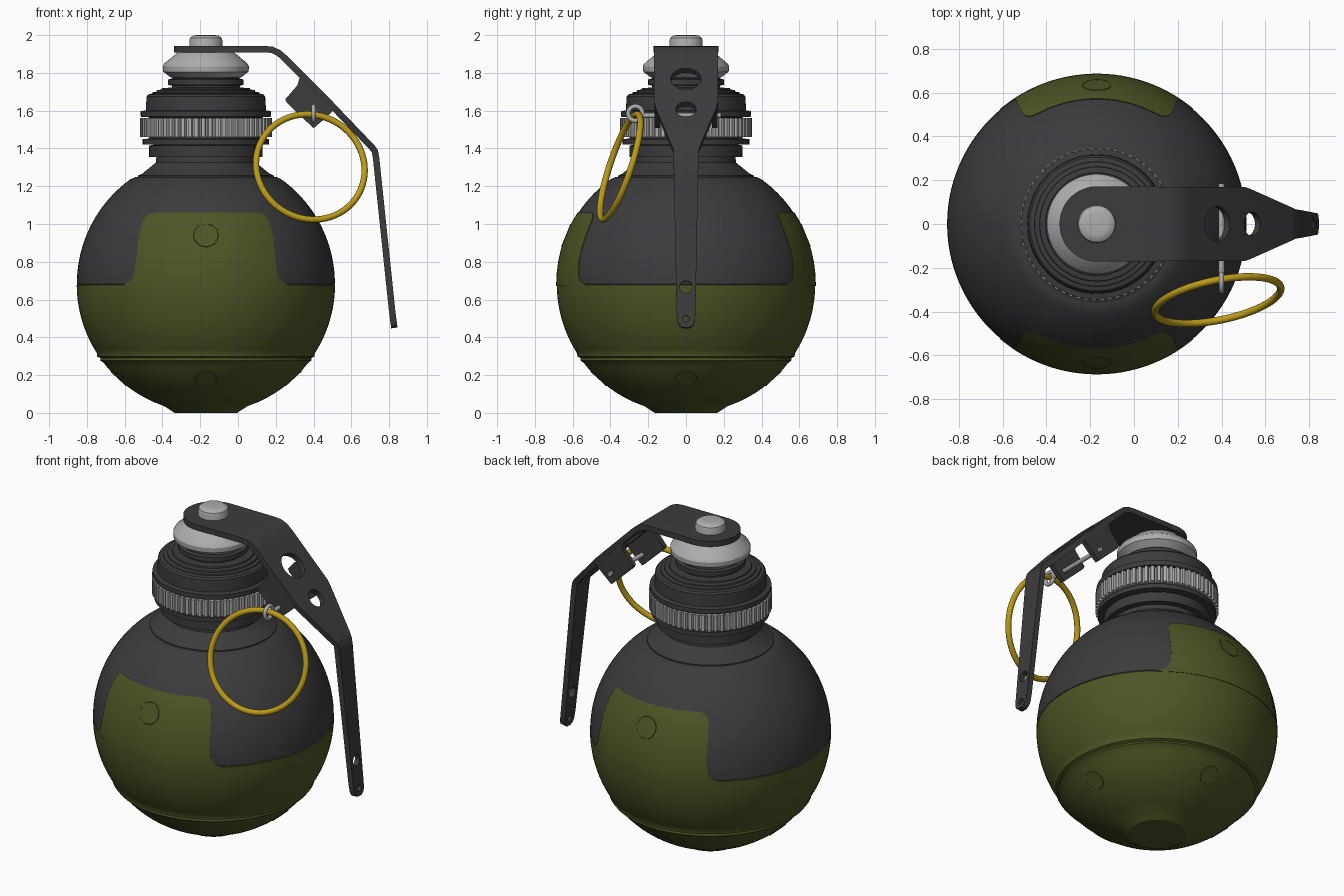
import bpy, bmesh, math
from mathutils import Vector, Matrix

if "Cube" in bpy.data.objects:
    bpy.data.objects.remove(bpy.data.objects["Cube"])

CX, CZ, R = -0.17, 0.683, 0.684


def material(name, c):
    m = bpy.data.materials.new(name)
    m.diffuse_color = (*c, 1)
    m.use_nodes = True
    m.node_tree.nodes["Principled BSDF"].inputs["Base Color"].default_value = m.diffuse_color
    return m


DARK = material("dark_metal", (0.045, 0.045, 0.047))
GREEN = material("olive", (0.075, 0.09, 0.018))
YELLOW = material("yellow", (0.5, 0.33, 0.01))
LIGHT = material("light_metal", (0.42, 0.42, 0.42))


def finish(bm, name, mat, angle=30, smooth=True):
    bmesh.ops.recalc_face_normals(bm, faces=bm.faces[:])
    me = bpy.data.meshes.new(name)
    bm.to_mesh(me)
    bm.free()
    ob = bpy.data.objects.new(name, me)
    bpy.context.collection.objects.link(ob)
    me.materials.append(mat)
    if smooth:
        shade(ob, angle)
    return ob


def shade(ob, angle=30):
    bpy.ops.object.select_all(action='DESELECT')
    ob.select_set(True)
    bpy.context.view_layer.objects.active = ob
    bpy.ops.object.shade_smooth_by_angle(angle=math.radians(angle))


def lathe(name, profile, mat, n=96):
    bm = bmesh.new()
    vs = [bm.verts.new((CX + r, 0, z)) for r, z in profile]
    es = [bm.edges.new(p) for p in zip(vs, vs[1:])]
    bmesh.ops.spin(bm, geom=vs + es, cent=(CX, 0, 0), axis=(0, 0, 1),
                   angle=math.tau, steps=n, use_merge=True)
    bmesh.ops.remove_doubles(bm, verts=bm.verts[:], dist=1e-5)
    return finish(bm, name, mat)


def arc(z0, z1, n, rad=R):
    zs = [z0 + (z1 - z0) * i / n for i in range(n + 1)]
    return [(math.sqrt(rad**2 - (z - CZ)**2), z) for z in zs]


def cylinder(bm, center, axis, r, depth, n=32):
    rot = Vector(axis).to_track_quat('Z', 'Y').to_matrix().to_4x4()
    bmesh.ops.create_cone(bm, cap_ends=True, segments=n, radius1=r, radius2=r,
                          depth=depth, matrix=Matrix.Translation(center) @ rot)


def torus(name, center, normal, major, minor, mat, n=64, m=14):
    bpy.ops.mesh.primitive_torus_add(major_radius=major, minor_radius=minor,
                                     major_segments=n, minor_segments=m, location=center)
    ob = bpy.context.object
    ob.name = name
    ob.rotation_euler = Vector(normal).to_track_quat('Z', 'Y').to_euler()
    ob.data.materials.append(mat)
    shade(ob, 60)


# Body: lower green bowl with seam groove, upper dark dome
lathe("lower_body", [(0, 0), (0.165, 0), (0.175, 0.006)] + arc(0.035, 0.265, 10)
      + [(0.56, 0.278), (0.557, 0.29), (0.575, 0.298)] + arc(0.315, 0.676, 16)
      + [(R - 0.006, 0.68)], GREEN)
lathe("upper_body", [(R - 0.006, 0.678)] + arc(0.683, 1.235, 22, R - 0.001)
      + [(0.375, 1.248), (0.355, 1.25)], DARK)

# Front and back green panels wrapped on the sphere
outline = [(0.672, 0.44), (0.684, 0.425), (0.695, 0.40), (0.715, 0.385), (0.75, 0.375),
           (0.80, 0.368), (0.86, 0.362), (0.92, 0.355), (0.97, 0.346), (1.01, 0.334),
           (1.035, 0.32), (1.053, 0.298), (1.06, 0.27)]
for side, label in ((-1, "front"), (1, "back")):
    bm = bmesh.new()
    rows = []
    for layer in (R + 0.003, R - 0.012):
        grid = []
        for z, w in outline:
            row = []
            for i in range(25):
                x = w * (i / 12 - 1)
                y = math.sqrt(R * R - x * x - (z - CZ)**2)
                d = Vector((x, side * y, z - CZ)).normalized() * layer
                row.append(bm.verts.new((CX + d.x, d.y, CZ + d.z)))
            grid.append(row)
        for a, b in zip(grid, grid[1:]):
            for i in range(24):
                bm.faces.new((a[i], a[i + 1], b[i + 1], b[i]))
        rows.append(grid)
    loops = [g[0] + [r[-1] for r in g[1:]] + g[-1][-2::-1] + [r[0] for r in g[-2:0:-1]]
             for g in rows]
    for i in range(len(loops[0])):
        bm.faces.new((loops[0][i - 1], loops[0][i], loops[1][i], loops[1][i - 1]))
    finish(bm, label + "_panel", GREEN)


# Round plugs on the panels and around the base, each with a fine rim
def plug(name, az, z, r, rad):
    h = math.sqrt(R * R - (z - CZ)**2)
    d = Vector((h * math.cos(az), h * math.sin(az), z - CZ)).normalized()
    bm = bmesh.new()
    cylinder(bm, Vector((CX, 0, CZ)) + d * (rad - 0.015), d, r, 0.03, 40)
    finish(bm, name, GREEN)
    torus(name + "_rim", Vector((CX, 0, CZ)) + d * (rad - 0.002), d, r, 0.003, GREEN, 40, 6)


for i in range(4):
    plug(f"base_plug_{i}", i * math.pi / 2, 0.18, 0.055, R)
    if i % 2:
        plug(f"panel_plug_{i}", i * math.pi / 2, 0.94, 0.063, R + 0.002)

# Neck collar and stepped fuze housing
lathe("neck", [(0.36, 1.24), (0.36, 1.256), (0.335, 1.268), (0.265, 1.325), (0.262, 1.355),
               (0.30, 1.355), (0.30, 1.415), (0.275, 1.42), (0.335, 1.422), (0.335, 1.45),
               (0.30, 1.452), (0.30, 1.565), (0.342, 1.567), (0.345, 1.572), (0.345, 1.597),
               (0.318, 1.602), (0.318, 1.61), (0.314, 1.675), (0.305, 1.686), (0.285, 1.69),
               (0.283, 1.697), (0.262, 1.70), (0.26, 1.708), (0.235, 1.712), (0.233, 1.72),
               (0.18, 1.722), (0.18, 1.732), (0.20, 1.737), (0.20, 1.765), (0.18, 1.77),
               (0.17, 1.79), (0, 1.79)], DARK)

# Knurled ring
bm = bmesh.new()
teeth, ring = 60, []
for k in range(teeth):
    for f, r in ((0, 0.333), (0.25, 0.333), (0.38, 0.35), (0.87, 0.35)):
        a = (k + f) * math.tau / teeth
        ring.append((CX + r * math.cos(a), r * math.sin(a)))
lo, hi = ([bm.verts.new((x, y, z)) for x, y in ring] for z in (1.46, 1.56))
for i in range(len(ring)):
    bm.faces.new((lo[i - 1], lo[i], hi[i], hi[i - 1]))
bm.faces.new(lo)
bm.faces.new(hi)
finish(bm, "knurled_ring", LIGHT, smooth=False)

# Light cap and top button
lathe("cap", [(0, 1.775), (0.185, 1.775), (0.215, 1.798), (0.226, 1.806), (0.228, 1.835),
              (0.22, 1.85), (0.165, 1.895), (0.15, 1.908), (0, 1.91)], LIGHT)
lathe("button", [(0, 1.90), (0.088, 1.90), (0.088, 1.97), (0.083, 1.986), (0.068, 1.997),
                 (0.05, 2.0), (0, 2.0)], LIGHT, 48)

# Lever: strip of cross-sections along a bent path (x, z, half width)
path = [(CX - 0.17 * math.cos(a), 1.926, 0.17 * math.sin(a) + 0.002)
        for a in [i * math.pi / 24 for i in range(13)]]
path += [(0.14, 1.926, 0.17), (0.18, 1.922, 0.17), (0.215, 1.906, 0.17), (0.245, 1.88, 0.17),
         (0.49, 1.635, 0.17), (0.52, 1.603, 0.16), (0.71, 1.405, 0.075), (0.725, 1.385, 0.066),
         (0.731, 1.35, 0.066), (0.816, 0.54, 0.05), (0.823, 0.485, 0.047),
         (0.826, 0.463, 0.037), (0.828, 0.45, 0.018)]
bm = bmesh.new()
prev = None
for i, (x, z, w) in enumerate(path):
    a, b = path[max(i - 1, 0)], path[min(i + 1, len(path) - 1)]
    t = Vector((b[0] - a[0], b[1] - a[1])).normalized()
    nx, nz = -t.y * 0.017, t.x * 0.017
    sec = [bm.verts.new((x + s * nx, y, z + s * nz))
           for s, y in ((1, -w), (1, w), (-1, w), (-1, -w))]
    if prev:
        for k in range(4):
            bm.faces.new((prev[k - 1], prev[k], sec[k], sec[k - 1]))
    if i in (0, len(path) - 1):
        bm.faces.new(sec)
    prev = sec
lever = finish(bm, "lever", DARK, smooth=False)

# Lever holes
bm = bmesh.new()
for x, z, r, ax in ((0.37, 1.757, 0.08, (1, 0, 1)), (0.528, 1.596, 0.054, (1, 0, 1)),
                    (0.803, 0.665, 0.033, (1, 0, 0.1)), (0.821, 0.496, 0.018, (1, 0, 0.1))):
    cylinder(bm, (x, 0, z), ax, r, 0.2)
cutter = finish(bm, "lever_hole_cutter", DARK, smooth=False)
mod = lever.modifiers.new("holes", 'BOOLEAN')
mod.operation, mod.object, mod.solver = 'DIFFERENCE', cutter, 'EXACT'
bpy.context.view_layer.objects.active = lever
bpy.ops.object.modifier_apply(modifier="holes")
bpy.data.objects.remove(cutter)
shade(lever)

# Side tabs under the lever that carry the pin
for s, label in ((-1, "front"), (1, "back")):
    bm = bmesh.new()
    tab = [(0.33, 1.79), (0.315, 1.735), (0.25, 1.66), (0.26, 1.64), (0.40, 1.507),
           (0.46, 1.558), (0.51, 1.605)]
    a, b = ([bm.verts.new((x, s * y, z)) for x, z in tab] for y in (0.138, 0.168))
    for i in range(len(tab)):
        bm.faces.new((a[i - 1], a[i], b[i], b[i - 1]))
    bm.faces.new(a)
    bm.faces.new(b)
    finish(bm, label + "_lever_tab", DARK, smooth=False)

# Safety pin, its eye and the pull ring
bm = bmesh.new()
cylinder(bm, (0.40, -0.02, 1.575), (0, 1, 0), 0.013, 0.41, 16)
finish(bm, "pin", LIGHT)
torus("pin_eye", (0.40, -0.268, 1.585), (1, 0, 0), 0.038, 0.012, LIGHT, 32, 12)
torus("pull_ring", (0.383, -0.348, 1.302), (0.19, -0.93, 0.31), 0.293, 0.017, YELLOW, 80)
